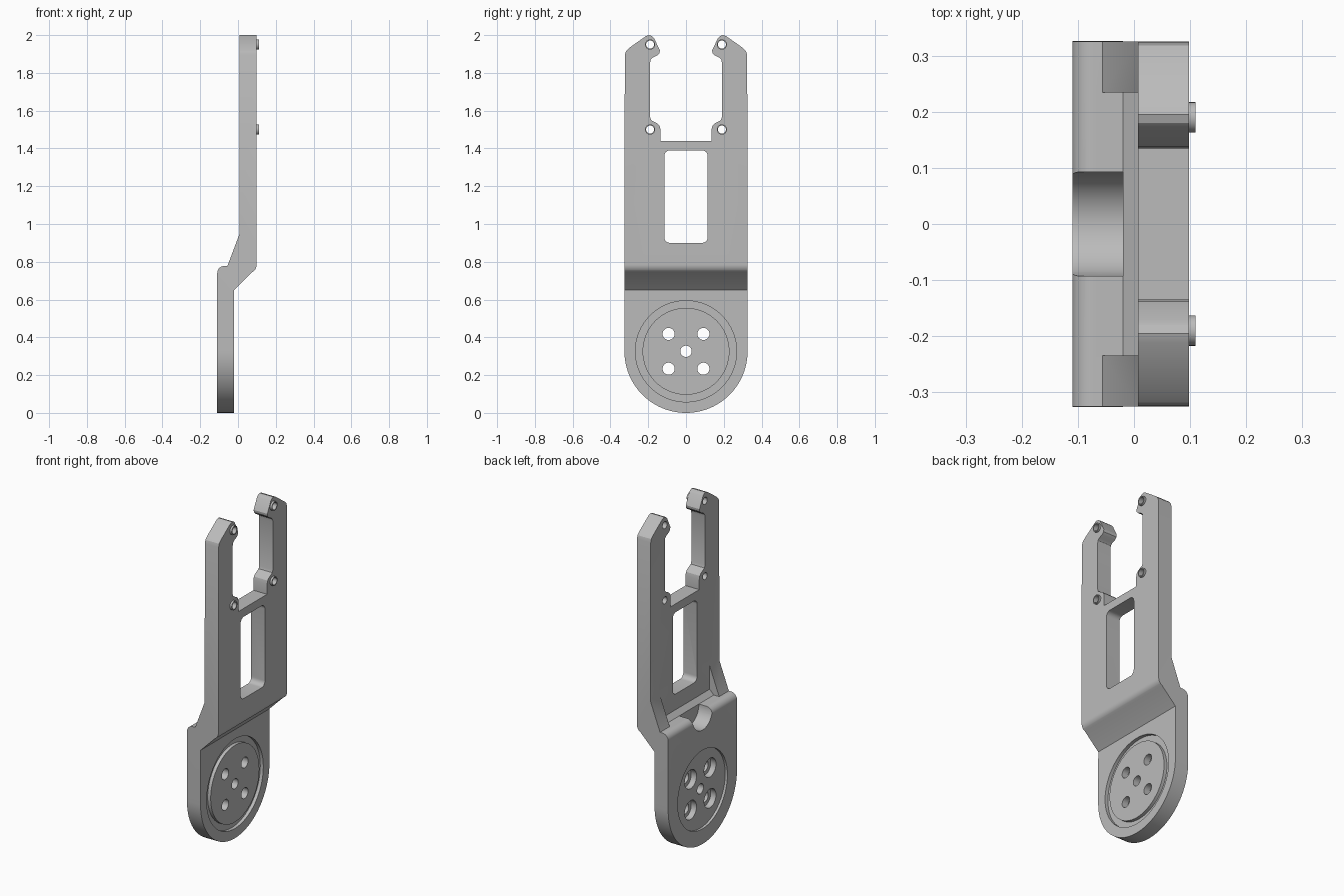
import bpy, bmesh, math
from mathutils import Vector

cube = bpy.data.objects.get("Cube")
if cube:
    bpy.data.objects.remove(cube, do_unlink=True)

grey = bpy.data.materials.new("matte_grey")
grey.use_nodes = True
grey.diffuse_color = (0.5, 0.5, 0.5, 1)
grey.node_tree.nodes["Principled BSDF"].inputs["Base Color"].default_value = (0.5, 0.5, 0.5, 1)


def prism(name, points, axis, lo, hi):
    """Extrude a closed outline along x (points are y, z) or y (points are x, z)."""
    def place(a, b, d):
        return Vector((d, a, b)) if axis == "x" else Vector((a, d, b))
    bm = bmesh.new()
    face = bm.faces.new([bm.verts.new(place(a, b, lo)) for a, b in points])
    ext = bmesh.ops.extrude_face_region(bm, geom=[face])
    moved = [g for g in ext["geom"] if isinstance(g, bmesh.types.BMVert)]
    bmesh.ops.translate(bm, verts=moved, vec=place(0, 0, hi - lo))
    bmesh.ops.recalc_face_normals(bm, faces=bm.faces)
    mesh = bpy.data.meshes.new(name)
    bm.to_mesh(mesh)
    bm.free()
    mesh.materials.append(grey)
    ob = bpy.data.objects.new(name, mesh)
    bpy.context.collection.objects.link(ob)
    return ob


def arc(cy, cz, r, start, end, n):
    angles = [math.radians(start + (end - start) * i / n) for i in range(n + 1)]
    return [(cy + r * math.cos(a), cz + r * math.sin(a)) for a in angles]


def disc(name, y, z, r, lo, hi, n=32):
    return prism(name, arc(y, z, r, 0, 360, n)[:-1], "x", lo, hi)


def combine(target, tool, operation):
    mod = target.modifiers.new(operation, "BOOLEAN")
    mod.operation, mod.solver, mod.object = operation, "EXACT", tool
    bpy.context.view_layer.objects.active = target
    bpy.ops.object.modifier_apply(modifier=mod.name)
    bpy.data.objects.remove(tool, do_unlink=True)


BACK, STEP, INNER, FRONT, TIP = -0.11, -0.02, 0.007, 0.098, 0.11
HALF, HUB = 0.324, 0.326

# Cranked side profile, with the gusset slope and rounded bends
side = [(BACK, -0.1), (STEP, -0.1), (STEP, 0.65)]
side += [(0.075, 0.745)] + arc(0.048, 0.785, 0.05, -40, 0, 6)
side += [(FRONT, 2.1), (INNER, 2.1), (INNER, 0.945), (-0.056, 0.778)]
side += arc(-0.072, 0.74, 0.038, 90, 180, 8)
body = prism("bracket_body", side, "y", -0.4, 0.4)

# Face outline: round foot, straight sides, forked top with small hooks
half = [(HALF, 1.895), (0.318, 1.915), (0.3, 1.933), (0.212, 1.995), (0.195, 2.0),
        (0.18, 1.995), (0.17, 1.985), (0.138, 1.92), (0.14, 1.905), (0.152, 1.892),
        (0.175, 1.882), (0.187, 1.87), (0.19, 1.855), (0.19, 1.565), (0.185, 1.55),
        (0.152, 1.532), (0.14, 1.52), (0.135, 1.5), (0.135, 1.44)]
outline = arc(0, HUB, HUB, 180, 360, 48) + half + [(-y, z) for y, z in reversed(half)]
combine(body, prism("outline", outline, "x", -0.3, 0.3), "INTERSECT")

# Pocket between the two gussets, leaving a small chamfer at the plate root
pocket = [(-0.068, 0.778), (STEP, 0.778), (INNER, 0.806), (INNER, 1.0), (-0.068, 1.0)]
combine(body, prism("pocket", pocket, "y", -0.234, 0.234), "DIFFERENCE")

# Round cable scoop in the shoulder
scoop = arc(0, 0.775, 0.093, 180, 360, 24) + [(0.093, 0.9), (-0.093, 0.9)]
combine(body, prism("scoop", scoop, "x", -0.2, STEP), "DIFFERENCE")

# Rounded window
r = 0.03
window = []
for y, z, a in ((0.085, 1.36, 0), (-0.085, 1.36, 90), (-0.085, 0.93, 180), (0.085, 0.93, 270)):
    window += arc(y, z, r, a, a + 90, 6)
combine(body, prism("window", window, "x", -0.05, 0.2), "DIFFERENCE")

# Ring groove on the hub front
groove = disc("groove", 0, HUB, 0.268, STEP - 0.02, 0.05, 64)
combine(groove, disc("groove_core", 0, HUB, 0.23, -0.1, 0.1, 64), "DIFFERENCE")
combine(body, groove, "DIFFERENCE")

# Shallow round recess on the hub back
combine(body, disc("recess", 0, HUB, 0.235, -0.2, BACK + 0.015, 64), "DIFFERENCE")

# Hub holes, the outer four counterbored from the back
combine(body, disc("centre_hole", 0, HUB, 0.03, -0.2, 0.1), "DIFFERENCE")
for sy in (-1, 1):
    for sz in (-1, 1):
        y, z = sy * 0.092, HUB + sz * 0.092
        combine(body, disc("bolt_hole", y, z, 0.032, -0.2, 0.1), "DIFFERENCE")
        combine(body, disc("counterbore", y, z, 0.056, -0.2, -0.06), "DIFFERENCE")

# Fork bosses with through holes
for y in (-0.19, 0.19):
    for z in (1.5, 1.95):
        combine(body, disc("boss", y, z, 0.027, 0.05, TIP), "UNION")
        combine(body, disc("boss_hole", y, z, 0.021, -0.1, 0.2), "DIFFERENCE")

bpy.ops.object.select_all(action="DESELECT")
body.select_set(True)
bpy.context.view_layer.objects.active = body
bpy.ops.object.shade_smooth_by_angle(angle=math.radians(25))
